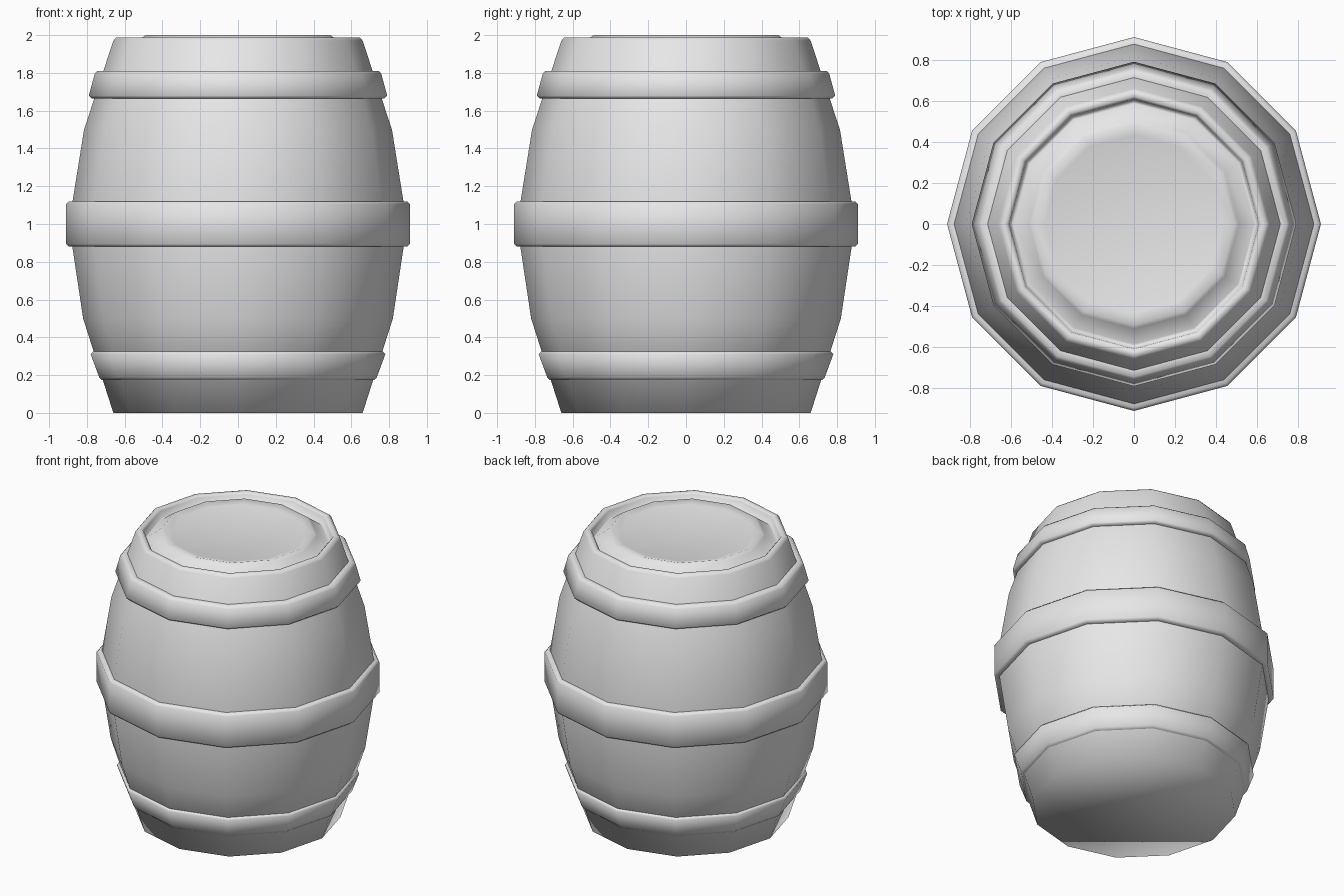
import bpy
import bmesh
from math import cos, sin, pi

SIDES = 12

if "Cube" in bpy.data.objects:
    bpy.data.objects.remove(bpy.data.objects["Cube"])

grey = bpy.data.materials.new("light grey")
grey.use_nodes = True
grey.diffuse_color = (0.8, 0.8, 0.8, 1)
grey.node_tree.nodes["Principled BSDF"].inputs["Base Color"].default_value = (0.8, 0.8, 0.8, 1)


def turned(name, profile, closed=False):
    """Turn a (radius, height) profile, listed bottom to top on the outside."""
    bm = bmesh.new()
    rings = [[bm.verts.new((r * cos(2 * pi * i / SIDES), r * sin(2 * pi * i / SIDES), z))
              for i in range(SIDES)] for r, z in profile]
    pairs = list(zip(rings, rings[1:]))
    if closed:
        pairs.append((rings[-1], rings[0]))
    else:
        bm.faces.new(rings[0][::-1])
        bm.faces.new(rings[-1])
    for low, high in pairs:
        for i in range(SIDES):
            j = (i + 1) % SIDES
            bm.faces.new((low[i], low[j], high[j], high[i]))
    for face in bm.faces:
        face.smooth = True
    mesh = bpy.data.meshes.new(name)
    bm.to_mesh(mesh)
    bm.free()
    mesh.materials.append(grey)
    obj = bpy.data.objects.new(name, mesh)
    bpy.context.collection.objects.link(obj)
    return obj


def hoop(name, low, high, r_low, r_high, depth=0.09, bevel=0.014):
    """Metal band with softened outer edges, sunk into the staves."""
    turned(name, [
        (r_low - depth, low), (r_low - bevel, low), (r_low, low + bevel),
        (r_high, high - bevel), (r_high - bevel, high), (r_high - depth, high),
    ], closed=True)


# Staves, rim, groove and dished lid in one turned profile
turned("barrel_body", [
    (0.66, 0), (0.82, 0.5), (0.895, 1.0), (0.815, 1.5), (0.66, 1.97),
    (0.645, 1.988), (0.62, 1.988), (0.608, 1.975), (0.6, 1.93),
    (0.585, 1.93), (0.51, 1.985), (0.49, 2.0), (0.435, 1.985),
])

# Bands
hoop("lower_hoop", 0.175, 0.325, 0.735, 0.78)
hoop("middle_hoop", 0.88, 1.12, 0.91, 0.91)
hoop("upper_hoop", 1.665, 1.81, 0.79, 0.758)
